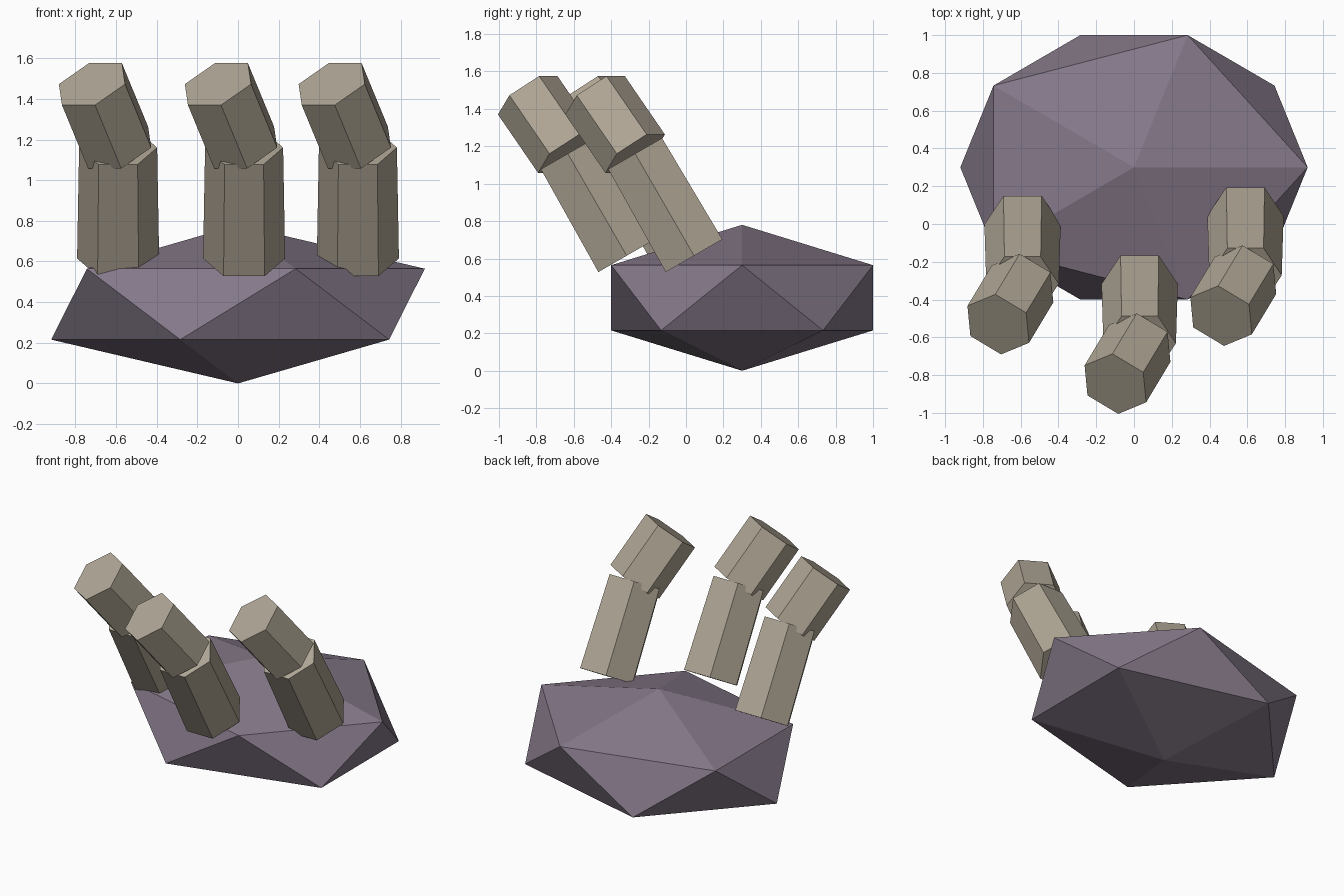
import bpy, bmesh, math
from mathutils import Matrix, Vector

if "Cube" in bpy.data.objects:
    bpy.data.objects.remove(bpy.data.objects["Cube"])


def material(name, rgb):
    m = bpy.data.materials.new(name)
    m.diffuse_color = (*rgb, 1)
    m.use_nodes = True
    m.node_tree.nodes["Principled BSDF"].inputs["Base Color"].default_value = m.diffuse_color
    return m


def make_object(name, bm, mat):
    bmesh.ops.recalc_face_normals(bm, faces=bm.faces)
    me = bpy.data.meshes.new(name)
    bm.to_mesh(me)
    bm.free()
    me.materials.append(mat)
    ob = bpy.data.objects.new(name, me)
    bpy.context.collection.objects.link(ob)


def hex_prism(name, start, length, r0, r1, rot, mat):
    """Capped six-sided prism growing from start along the rotated z axis."""
    bm = bmesh.new()
    rings = []
    for z, r in ((0, r0), (length, r1)):
        rings.append([bm.verts.new(Vector(start) + rot @ Vector(
            (r * math.cos(k * math.pi / 3), r * math.sin(k * math.pi / 3), z)))
            for k in range(6)])
    lo, hi = rings
    bm.faces.new(lo[::-1])
    bm.faces.new(hi)
    for k in range(6):
        j = (k + 1) % 6
        bm.faces.new((lo[k], lo[j], hi[j], hi[k]))
    make_object(name, bm, mat)


purple = material("dusky purple", (0.235, 0.19, 0.25))
tan = material("stone tan", (0.43, 0.38, 0.30))

# Squashed icosahedron palm
bm = bmesh.new()
bmesh.ops.create_icosphere(bm, subdivisions=1, radius=1)
bmesh.ops.transform(bm, verts=bm.verts, matrix=Matrix.Translation((0, 0.3, 0.39))
                    @ Matrix.Diagonal((1.028, 0.823, 0.39, 1)))
make_object("palm", bm, purple)

# Three bent fingers, two segments each
lower_rot = Matrix.Rotation(math.radians(30), 3, 'X')
upper_rot = (Matrix.Rotation(math.radians(-31), 3, 'Z')
             @ Matrix.Rotation(math.radians(38.7), 3, 'X'))
LENGTH = 0.63
for side, x, y in (("left", -0.59, -0.002), ("middle", 0.03, -0.317), ("right", 0.59, 0.043)):
    base = Vector((x, y, 0.615))
    joint = base + lower_rot @ Vector((0, 0, LENGTH))
    hex_prism(side + "_finger_lower", base, LENGTH, 0.202, 0.192, lower_rot, tan)
    hex_prism(side + "_finger_upper", joint, 0.40, 0.19, 0.19, upper_rot, tan)
